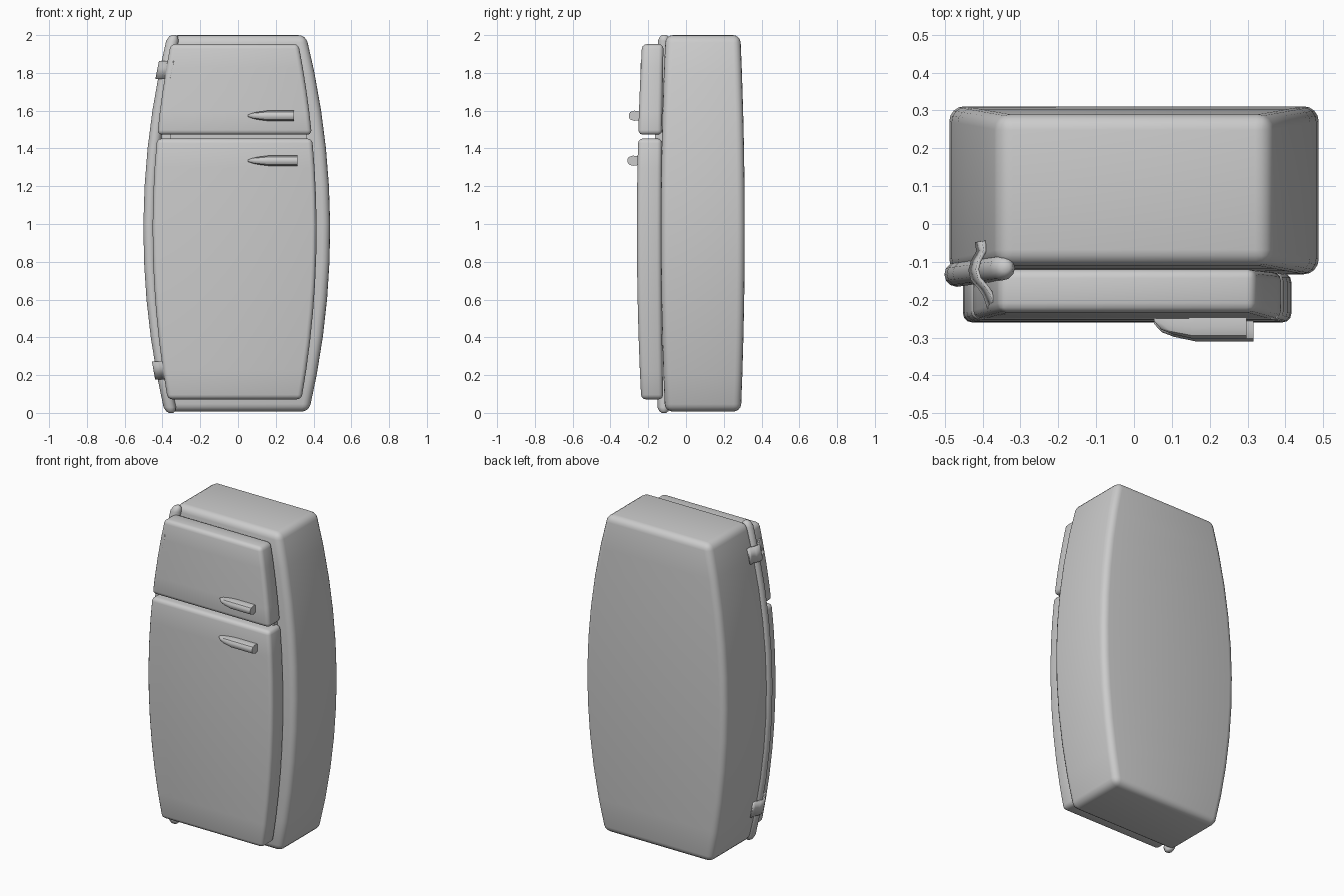
import bpy, bmesh, math

if "Cube" in bpy.data.objects:
    bpy.data.objects.remove(bpy.data.objects["Cube"])


def bulge(z):
    # 1 at mid height, 0 at the top and bottom
    t = (z - 0.97) / 1.03
    return 1 - t * t


def half_width(z):
    return 0.36 + 0.128 * bulge(z)


def finish(name, bm, bevel=0.0, segments=3, angle=35):
    bmesh.ops.recalc_face_normals(bm, faces=bm.faces)
    if bevel:
        edges = [e for e in bm.edges
                 if len(e.link_faces) == 2 and e.calc_face_angle(0) > math.radians(30)]
        bmesh.ops.bevel(bm, geom=edges, offset=bevel, segments=segments,
                        profile=0.5, affect='EDGES', clamp_overlap=True)
    mesh = bpy.data.meshes.new(name)
    bm.to_mesh(mesh)
    bm.free()
    ob = bpy.data.objects.new(name, mesh)
    bpy.context.collection.objects.link(ob)
    bpy.ops.object.select_all(action='DESELECT')
    ob.select_set(True)
    bpy.context.view_layer.objects.active = ob
    bpy.ops.object.shade_smooth_by_angle(angle=math.radians(angle))
    return ob


def loft(name, rings, closed=True, **kw):
    # skin a list of cross-sections; closed sections also get end caps
    bm = bmesh.new()
    vs = [[bm.verts.new(p) for p in r] for r in rings]
    n = len(vs[0])
    for a, b in zip(vs, vs[1:]):
        for i in range(n if closed else n - 1):
            j = (i + 1) % n
            bm.faces.new((a[i], a[j], b[j], b[i]))
    if closed:
        bm.faces.new(vs[0][::-1])
        bm.faces.new(vs[-1])
    return finish(name, bm, **kw)


def barrel(name, z0, z1, steps, left, right, front, back, **kw):
    # box whose four sides swell with height
    rings = []
    for i in range(steps + 1):
        z = z0 + (z1 - z0) * i / steps
        l, r, f, b = left(z), right(z), front(z), back(z)
        rings.append([(l, f, z), (r, f, z), (r, b, z), (l, b, z)])
    return loft(name, rings, **kw)


# cabinet
barrel("cabinet", 0.007, 2.0, 10,
       lambda z: -half_width(z), half_width,
       lambda z: -0.108 - 0.025 * bulge(z), lambda z: 0.288 + 0.023 * bulge(z),
       bevel=0.04, segments=4)


# doors
def door_half(z):
    return 0.329 + 0.105 * bulge(z)


for name, z0, z1, steps in (("freezer_door", 1.473, 1.952, 4), ("main_door", 0.072, 1.452, 9)):
    barrel(name, z0, z1, steps,
           lambda z: -0.018 - door_half(z), lambda z: -0.018 + door_half(z),
           lambda z: -0.23 - 0.03 * bulge(z), lambda z: -0.118 - 0.012 * bulge(z),
           bevel=0.024, segments=3)

# strip between the doors
barrel("door_divider", 1.435, 1.49, 1, lambda z: -0.36, lambda z: 0.365,
       lambda z: -0.165, lambda z: -0.11)

# hinge rod with rounded ends
R = 0.033
levels = [(0.0, 0.35), (0.008, 0.7), (0.03, 1.0)]
levels = (levels + [(0.2 * i, 1.0) for i in range(1, 10)]
          + [(2.0 - z, s) for z, s in reversed(levels)])


def rod_center(z):
    return -half_width(z) + 0.02, -0.115 - 0.018 * bulge(z)


rod = []
for z, s in levels:
    cx, cy = rod_center(z)
    rod.append([(cx + R * s * math.cos(a * math.tau / 12),
                 cy + R * s * math.sin(a * math.tau / 12), z) for a in range(12)])
loft("hinge_rod", rod, angle=60)

# hinge straps wrapping the rod, relative to the rod centre
strap = [(-0.025, 0.075), (-0.021, 0.05), (-0.036, 0.022), (-0.042, 0),
         (-0.036, -0.024), (-0.015, -0.048), (-0.004, -0.065), (0.008, -0.10), (0.034, -0.116)]
for name, zc in (("upper_hinge", 1.815), ("lower_hinge", 0.225)):
    rows = []
    for z in (zc - 0.047, zc + 0.047):
        cx, cy = rod_center(z)
        rows.append([(cx + x, cy + y, z) for x, y in strap])
    ob = loft(name, rows, closed=False, angle=50)
    m = ob.modifiers.new("thickness", 'SOLIDIFY')
    m.thickness = 0.009
    m.offset = 0


# tapered door handles
def handle(name, x_end, z, y):
    rings = []
    for u, d, h in ((0, 0.008, 0.005), (0.08, 0.03, 0.013), (0.2, 0.042, 0.02),
                    (0.42, 0.054, 0.027), (1, 0.054, 0.027)):
        x = 0.053 + (x_end - 0.053) * u
        half = [(0.012, 0.8), (-d * 0.45, 1.0), (-d * 0.85, 0.75), (-d, 0.3)]
        rings.append([(x, y + a, z + h * b) for a, b in half]
                     + [(x, y + a, z - h * b) for a, b in reversed(half)])
    loft(name, rings, angle=35)


handle("freezer_handle", 0.297, 1.573, -0.249)
handle("main_handle", 0.315, 1.335, -0.256)
